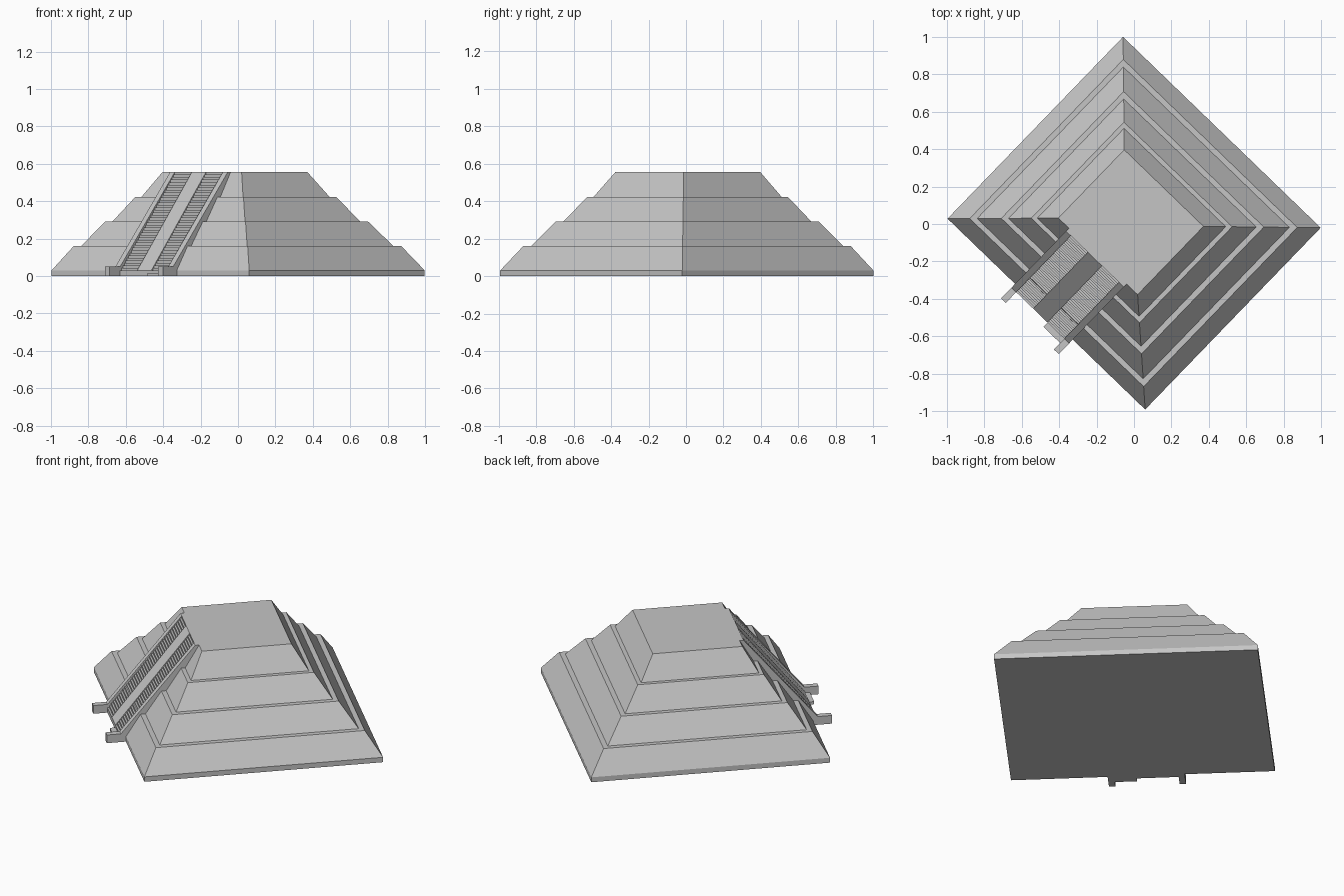
import bpy, bmesh, math
from mathutils import Matrix

cube = bpy.data.objects.get("Cube")
if cube:
    bpy.data.objects.remove(cube)

stone = bpy.data.materials.new("grey_stone")
stone.use_nodes = True
colour = (0.56, 0.56, 0.56, 1)
stone.diffuse_color = colour
stone.node_tree.nodes["Principled BSDF"].inputs["Base Color"].default_value = colour

TURN = Matrix.Rotation(math.radians(-44), 4, 'Z')
TOP = 0.555


def finish(name, bm):
    bmesh.ops.recalc_face_normals(bm, faces=bm.faces[:])
    bm.transform(TURN)
    mesh = bpy.data.meshes.new(name)
    bm.to_mesh(mesh)
    bm.free()
    mesh.materials.append(stone)
    ob = bpy.data.objects.new(name, mesh)
    bpy.context.collection.objects.link(ob)
    return ob


def loft(name, rings):
    """Skin a stack of closed rings and cap both ends."""
    bm = bmesh.new()
    loops = [[bm.verts.new(p) for p in ring] for ring in rings]
    n = len(loops[0])
    for a, b in zip(loops, loops[1:]):
        for i in range(n):
            j = (i + 1) % n
            bm.faces.new((a[i], a[j], b[j], b[i]))
    bm.faces.new(loops[0])
    bm.faces.new(loops[-1])
    return finish(name, bm)


def prism(name, profile, x0, x1):
    """Sweep a side profile of (y, z) points sideways."""
    return loft(name, [[(x, y, z) for y, z in profile] for x in (x0, x1)])


# Stepped body: (share of the inset from base to summit, height)
LEVELS = [(0, 0), (0, 0.03), (0.2, 0.16), (0.267, 0.16), (0.485, 0.292),
          (0.55, 0.292), (0.755, 0.422), (0.81, 0.422), (1, TOP)]
BASE = (-0.737, 0.732, -0.672, 0.679)
SUMMIT = (-0.313, 0.276, -0.258, 0.249)


def ring(t, z):
    l, r, f, b = [p + (q - p) * t for p, q in zip(BASE, SUMMIT)]
    return [(l, f, z), (r, f, z), (r, b, z), (l, b, z)]


loft("stepped_body", [ring(t, z) for t, z in LEVELS])

# Stairway on the front slope
FOOT, HEAD, INNER = -0.70, -0.28, -0.25

# Balustrades with feet reaching out along the ground
rail = [(-0.78, 0), (-0.78, 0.05), (FOOT, 0.05), (HEAD, TOP), (INNER, TOP), (INNER, 0)]
prism("right_balustrade", rail, -0.235, -0.2)
prism("left_balustrade", rail, 0.158, 0.194)

# Smooth ramp between the two flights
prism("centre_ramp", [(FOOT, 0), (FOOT, 0.03), (HEAD, TOP), (INNER, TOP), (INNER, 0)],
      -0.073, 0.032)

# Two flights of fine steps
COUNT = 40
steps = [(FOOT, 0)]
for i in range(COUNT):
    y = FOOT + (HEAD - FOOT) * i / (COUNT - 1)
    z = 0.03 + (TOP - 0.03) * i / (COUNT - 1)
    if i:
        steps.append((y, steps[-1][1]))
    steps.append((y, z))
steps += [(INNER, TOP), (INNER, 0)]
prism("right_flight", steps, -0.2, -0.073)
prism("left_flight", steps, 0.032, 0.158)

# Low landing in front of the left flight
prism("landing_slab", [(-0.732, 0), (-0.732, 0.016), (-0.69, 0.016), (-0.69, 0)], 0.034, 0.158)
